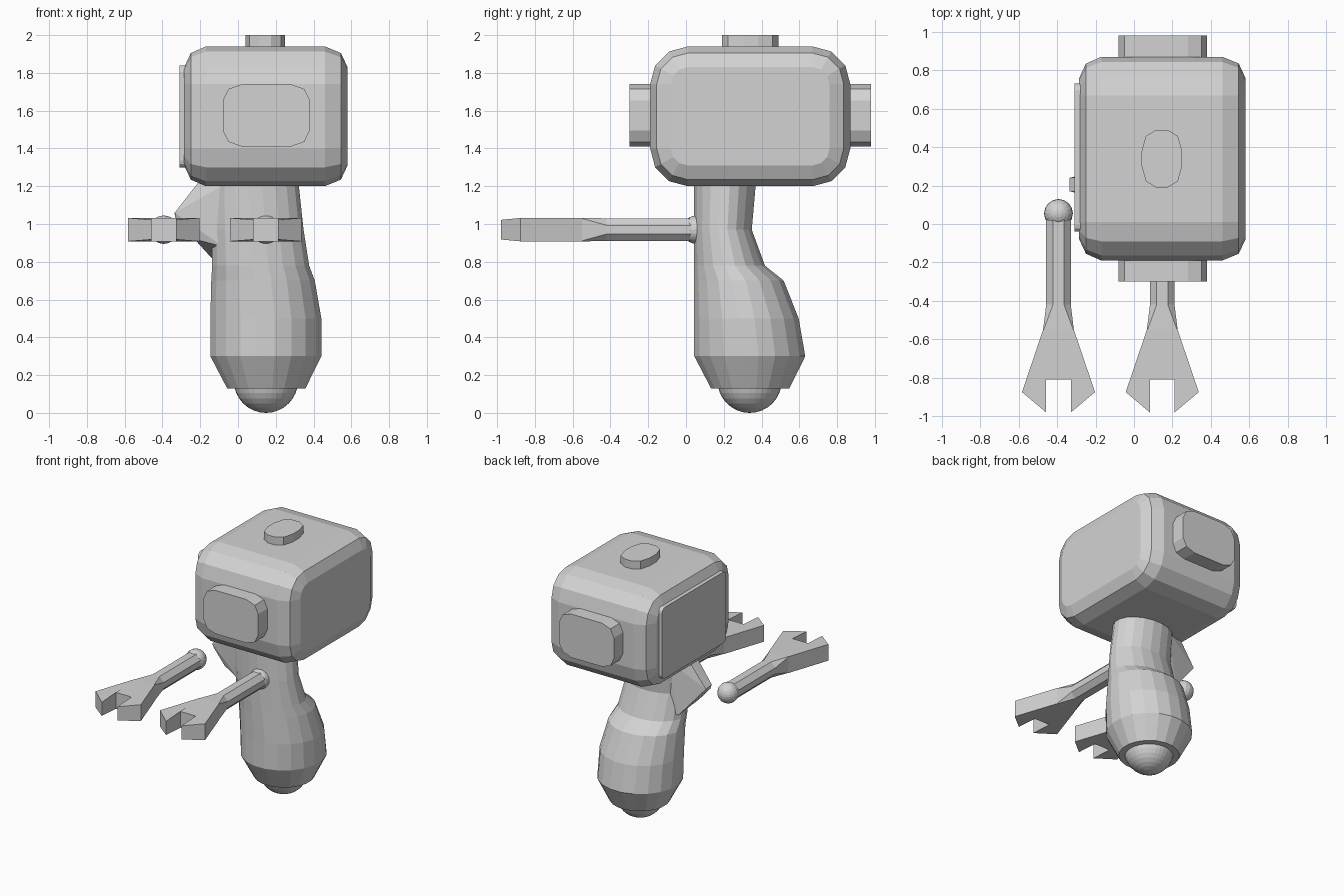
import bpy, bmesh, math

if "Cube" in bpy.data.objects:
    bpy.data.objects.remove(bpy.data.objects["Cube"])

grey = bpy.data.materials.new("plain grey")
grey.diffuse_color = (0.65, 0.65, 0.65, 1)
grey.use_nodes = True
grey.node_tree.nodes["Principled BSDF"].inputs["Base Color"].default_value = grey.diffuse_color


def finish(name, bm):
    """Turn a bmesh into a flat shaded object."""
    bmesh.ops.recalc_face_normals(bm, faces=bm.faces)
    me = bpy.data.meshes.new(name)
    bm.to_mesh(me)
    bm.free()
    me.materials.append(grey)
    ob = bpy.data.objects.new(name, me)
    bpy.context.collection.objects.link(ob)
    return ob


def loft(name, rings):
    """Skin equal-length closed rings and cap both ends."""
    bm = bmesh.new()
    loops = [[bm.verts.new(p) for p in r] for r in rings]
    n = len(loops[0])
    for a, b in zip(loops, loops[1:]):
        for i in range(n):
            j = (i + 1) % n
            bm.faces.new((a[i], a[j], b[j], b[i]))
    bm.faces.new(loops[0])
    bm.faces.new(loops[-1])
    return finish(name, bm)


def rounded(u0, u1, v0, v1, ru, rv, seg):
    """Rounded rectangle outline."""
    pts = []
    corners = ((u1 - ru, v1 - rv), (u0 + ru, v1 - rv),
               (u0 + ru, v0 + rv), (u1 - ru, v0 + rv))
    for k, (cu, cv) in enumerate(corners):
        for s in range(seg + 1):
            a = math.pi / 2 * (k + s / seg)
            pts.append((cu + ru * math.cos(a), cv + rv * math.sin(a)))
    return pts


def ball(name, c, r, useg, vseg):
    bm = bmesh.new()
    bmesh.ops.create_uvsphere(bm, u_segments=useg, v_segments=vseg, radius=r)
    bmesh.ops.translate(bm, verts=bm.verts, vec=c)
    return finish(name, bm)


# Head: rounded slab along x with two-step bevelled sides
rings = []
for x, d in ((-0.285, 0.11), (-0.25, 0.035), (-0.17, 0), (0.46, 0),
             (0.545, 0.035), (0.58, 0.11)):
    r = 0.20 - d
    rings.append([(x, y, z) for y, z in
                  rounded(-0.19 + d, 0.87 - d, 1.20 + d, 1.94 - d, r, r, 3)])
loft("head", rings)

# Face plate on the left side
outline = rounded(-0.04, 0.73, 1.30, 1.84, 0.035, 0.035, 3)
loft("face_plate", [[(x, y, z) for y, z in outline] for x in (-0.31, -0.26)])

# Ear blocks at front and back
outline = rounded(-0.08, 0.38, 1.41, 1.74, 0.10, 0.085, 2)
for name, y0, y1 in (("front_ear", -0.30, -0.15), ("back_ear", 0.83, 0.98)):
    loft(name, [[(x, y, z) for x, z in outline] for y in (y0, y1)])

# Button on top
outline = rounded(0.04, 0.25, 0.19, 0.49, 0.075, 0.11, 2)
loft("top_button", [[(x, y, z) for x, y in outline] for z in (1.90, 2.0)])

# Body: stacked ovals (z, x0, x1, y0, y1) bulging toward the base
sections = ((0.13, -0.06, 0.36, 0.13, 0.55), (0.30, -0.15, 0.445, 0.04, 0.635),
            (0.50, -0.15, 0.445, 0.04, 0.60), (0.70, -0.145, 0.41, 0.04, 0.52),
            (0.78, -0.14, 0.38, 0.04, 0.42), (0.97, -0.14, 0.35, 0.04, 0.35),
            (1.25, -0.14, 0.32, 0.04, 0.375))
rings = []
for z, x0, x1, y0, y1 in sections:
    ring = []
    for i in range(20):
        a = math.tau * (i + 0.5) / 20
        ring.append(((x0 + x1) / 2 + (x1 - x0) / 2 * math.cos(a),
                     (y0 + y1) / 2 + (y1 - y0) / 2 * math.sin(a), z))
    rings.append(ring)
loft("body", rings)

# Rolling ball under the body
ball("base_ball", (0.148, 0.337, 0.17), 0.17, 32, 16)

# Pointed shoulder flap on the left of the body
bm = bmesh.new()
for p in ((-0.335, 0.17, 1.06), (-0.335, 0.24, 1.05), (-0.33, 0.18, 1.03),
          (-0.21, 0.16, 1.22), (-0.21, 0.25, 1.22), (-0.23, 0.17, 0.92),
          (-0.14, 0.29, 0.82), (-0.05, 0.10, 1.22), (-0.05, 0.30, 1.22),
          (-0.08, 0.12, 0.88), (-0.06, 0.30, 0.82)):
    bm.verts.new(p)
bmesh.ops.convex_hull(bm, input=bm.verts)
finish("shoulder_flap", bm)


def arm(side, cx):
    cz = 0.97
    ball(side + "_shoulder_ball", (cx, 0.055, cz), 0.075, 16, 12)
    # Octagonal shaft flaring into the wrist
    rings = []
    for y, w, h, cw, ch in ((0.05, 0.064, 0.06, 0.035, 0.037),
                            (-0.42, 0.064, 0.06, 0.035, 0.037),
                            (-0.55, 0.08, 0.062, 0.003, 0.003)):
        prof = ((w, h - ch), (w - cw, h), (cw - w, h), (-w, h - ch),
                (-w, ch - h), (cw - w, -h), (w - cw, -h), (w, ch - h))
        rings.append([(cx + u, y, cz + v) for u, v in prof])
    loft(side + "_arm_shaft", rings)
    # Two-pronged claw
    half = ((0.08, -0.55, 0.062), (0.19, -0.875, 0.062),
            (0.065, -0.98, 0.052), (0.065, -0.81, 0.062))
    outline = list(half) + [(-u, y, h) for u, y, h in reversed(half)]
    loft(side + "_claw", [[(cx + u, y, cz + s * h) for u, y, h in outline]
                          for s in (-1, 1)])


arm("left", -0.393)
arm("right", 0.147)
